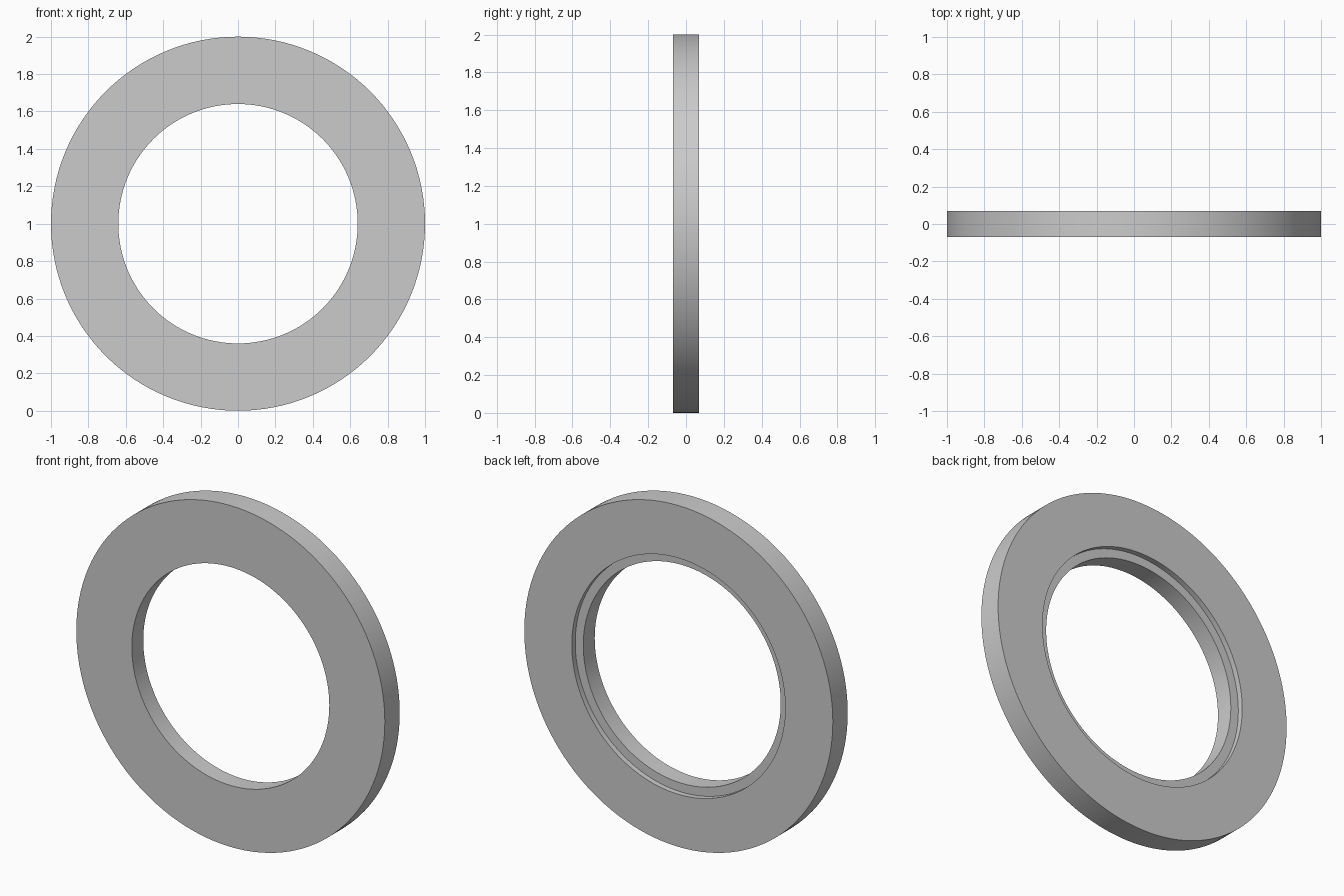
import bpy, bmesh, math
from mathutils import Matrix, Vector

if "Cube" in bpy.data.objects:
    bpy.data.objects.remove(bpy.data.objects["Cube"])

SEGMENTS = 128
# Ring cross-section (radius, y): plain front, shallow rebate around the bore at the back
PROFILE = [(0.64, -0.069), (1.0, -0.069), (1.0, 0.069),
           (0.692, 0.069), (0.692, 0.037), (0.64, 0.037)]

bm = bmesh.new()
# Revolve the cross-section around the y axis
loops = []
for i in range(SEGMENTS):
    rot = Matrix.Rotation(2 * math.pi * i / SEGMENTS, 3, 'Y')
    loops.append([bm.verts.new(rot @ Vector((r, y, 0)) + Vector((0, 0, 1)))
                  for r, y in PROFILE])
n = len(PROFILE)
for i in range(SEGMENTS):
    a, b = loops[i], loops[(i + 1) % SEGMENTS]
    for j in range(n):
        k = (j + 1) % n
        bm.faces.new((a[j], a[k], b[k], b[j]))
bmesh.ops.recalc_face_normals(bm, faces=bm.faces)

mesh = bpy.data.meshes.new("rebated_ring")
bm.to_mesh(mesh)
bm.free()
ring = bpy.data.objects.new("rebated_ring", mesh)
bpy.context.collection.objects.link(ring)

# Smooth curved walls, crisp rims
bpy.context.view_layer.objects.active = ring
ring.select_set(True)
bpy.ops.object.shade_smooth_by_angle(angle=math.radians(30))
